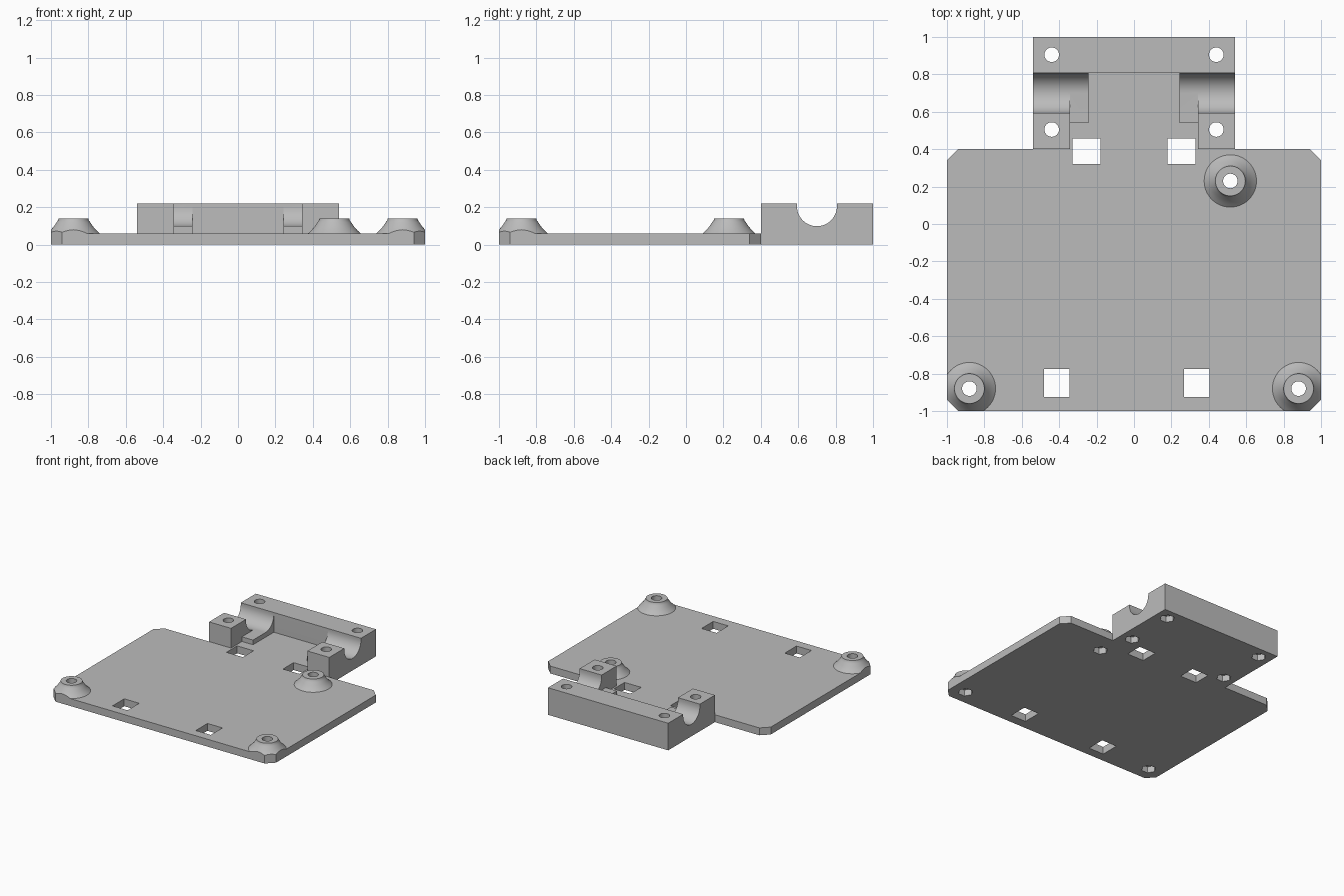
import bpy, bmesh, math
from mathutils import Vector, Matrix

cube = bpy.data.objects.get("Cube")
if cube:
    bpy.data.objects.remove(cube, do_unlink=True)

grey = bpy.data.materials.new("Plastic grey")
grey.use_nodes = True
COLOR = (0.5, 0.5, 0.5, 1)
grey.diffuse_color = COLOR
grey.node_tree.nodes["Principled BSDF"].inputs["Base Color"].default_value = COLOR


def prism(name, points, depth):
    """Solid made by moving a flat outline along the depth vector."""
    bm = bmesh.new()
    face = bm.faces.new([bm.verts.new(p) for p in points])
    moved = bmesh.ops.extrude_face_region(bm, geom=[face])["geom"]
    verts = [v for v in moved if isinstance(v, bmesh.types.BMVert)]
    bmesh.ops.translate(bm, verts=verts, vec=Vector(depth))
    bmesh.ops.recalc_face_normals(bm, faces=bm.faces)
    mesh = bpy.data.meshes.new(name)
    bm.to_mesh(mesh)
    bm.free()
    mesh.materials.append(grey)
    obj = bpy.data.objects.new(name, mesh)
    bpy.context.collection.objects.link(obj)
    return obj


def slab(name, outline, z0, z1):
    return prism(name, [(x, y, z0) for x, y in outline], (0, 0, z1 - z0))


def box(name, x0, x1, y0, y1, z0, z1):
    return slab(name, [(x0, y0), (x1, y0), (x1, y1), (x0, y1)], z0, z1)


def ring(x, y, radius, sides):
    return [(x + radius * math.cos(math.tau * i / sides),
             y + radius * math.sin(math.tau * i / sides)) for i in range(sides)]


def lathe(name, x, y, profile, sides=48):
    """Solid of revolution about a vertical axis, capped at both ends."""
    bm = bmesh.new()
    loops = [[bm.verts.new((px, py, z)) for px, py in ring(x, y, r, sides)]
             for r, z in profile]
    for a, b in zip(loops, loops[1:]):
        for i in range(sides):
            j = (i + 1) % sides
            bm.faces.new((a[i], a[j], b[j], b[i]))
    bm.faces.new(loops[0])
    bm.faces.new(loops[-1])
    bmesh.ops.recalc_face_normals(bm, faces=bm.faces)
    mesh = bpy.data.meshes.new(name)
    bm.to_mesh(mesh)
    bm.free()
    mesh.materials.append(grey)
    obj = bpy.data.objects.new(name, mesh)
    bpy.context.collection.objects.link(obj)
    return obj


def combine(target, tool, operation):
    """Apply a boolean and discard the tool."""
    mod = target.modifiers.new(operation, "BOOLEAN")
    mod.operation, mod.object, mod.solver = operation, tool, "EXACT"
    bpy.context.view_layer.update()
    graph = bpy.context.evaluated_depsgraph_get()
    mesh = bpy.data.meshes.new_from_object(target.evaluated_get(graph))
    target.modifiers.clear()
    target.data = mesh
    bpy.data.objects.remove(tool, do_unlink=True)


FLOOR, TOP = 0.06, 0.22
AXIS_Y, AXIS_Z, BORE = 0.7, 0.205, 0.107

# Base plate with clipped corners and a tongue at the back
C = 0.06
right_side = [(1 - C, -1), (1, C - 1), (1, 0.4 - C), (1 - C, 0.4)]
left_side = [(-x, y) for x, y in reversed(right_side)]
tongue = [(0.54, 0.4), (0.54, 1), (-0.54, 1), (-0.54, 0.4)]
body = slab("mounting_plate", right_side + tongue + left_side, 0, FLOOR)

# Back rail
combine(body, box("back_rail", -0.54, 0.54, AXIS_Y + BORE, 1, 0.02, TOP), "UNION")

# Bearing saddles: outer post with half-round groove, inner open ledge
arc = [(AXIS_Y + BORE * math.cos(t), AXIS_Z + BORE * math.sin(t))
       for t in (math.pi * (1 + i / 24) for i in range(25))]
outer = ([(0.4, 0.02), (0.4, TOP), (AXIS_Y - BORE, TOP)] + arc
         + [(AXIS_Y + BORE, TOP), (0.9, TOP), (0.9, 0.02)])
inner = ([(0.54, 0.02), (0.54, AXIS_Z - BORE)] + arc[12:]
         + [(AXIS_Y + BORE, TOP), (0.9, TOP), (0.9, 0.02)])
for side in (-1, 1):
    for name, profile, x0, x1 in (("outer_saddle", outer, 0.343, 0.54),
                                  ("inner_saddle", inner, 0.243, 0.36)):
        points = [(side * x0, y, z) for y, z in profile]
        combine(body, prism(name, points, (side * (x1 - x0), 0, 0)), "UNION")

# Flared screw bosses, trimmed to the plate outline
boss_spots = [(-0.88, -0.88), (0.88, -0.88), (0.515, 0.23)]
flare = [(0.14, 0.02), (0.14, FLOOR), (0.122, 0.077), (0.104, 0.098),
         (0.09, 0.119), (0.082, 0.13), (0.08, 0.14)]
for x, y in boss_spots:
    boss = lathe("screw_boss", x, y, flare)
    combine(boss, slab("trim", right_side + left_side, 0, TOP), "INTERSECT")
    combine(body, boss, "UNION")

# Screw holes with hexagonal nut pockets underneath
block_spots = [(sx * 0.44, y) for sx in (-1, 1) for y in (0.505, 0.905)]
for x, y in boss_spots + block_spots:
    combine(body, slab("hole", ring(x, y, 0.039, 32), -0.1, 0.4), "DIFFERENCE")
    combine(body, slab("nut_pocket", ring(x, y, 0.055, 6), -0.1, 0.05), "DIFFERENCE")

# Rectangular strap slots
for side in (-1, 1):
    for x0, x1, y0, y1 in ((0.18, 0.328, 0.32, 0.457), (0.268, 0.403, -0.925, -0.775)):
        xs = sorted((side * x0, side * x1))
        if y0 < 0 and side < 0:
            xs = [-0.48, -0.345]
        combine(body, box("slot", *xs, y0, y1, -0.1, 0.1), "DIFFERENCE")

bpy.ops.object.select_all(action="DESELECT")
body.select_set(True)
bpy.context.view_layer.objects.active = body
bpy.ops.object.shade_smooth_by_angle(angle=math.radians(30))
